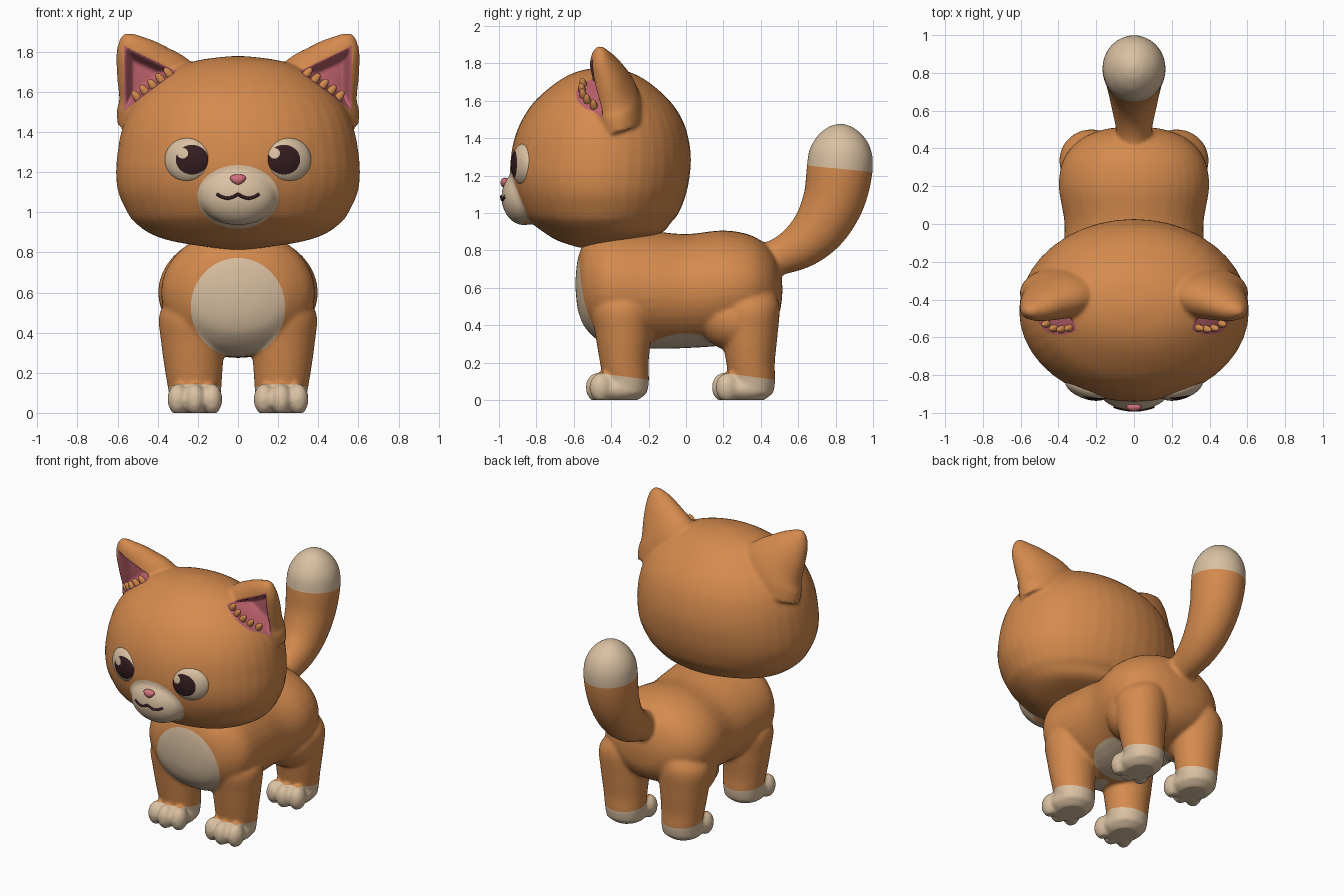
import bpy, bmesh, math
from mathutils import Vector, Matrix
from mathutils.bvhtree import BVHTree

cube = bpy.data.objects.get("Cube")
if cube:
    bpy.data.objects.remove(cube, do_unlink=True)

X, Y, Z = Vector((1, 0, 0)), Vector((0, 1, 0)), Vector((0, 0, 1))


def material(name, rgb):
    m = bpy.data.materials.new(name)
    m.use_nodes = True
    m.diffuse_color = (*rgb, 1)
    bsdf = m.node_tree.nodes["Principled BSDF"]
    bsdf.inputs["Base Color"].default_value = (*rgb, 1)
    bsdf.inputs["Roughness"].default_value = 0.7
    return m


ORANGE = material("orange fur", (0.66, 0.255, 0.075))
CREAM = material("cream fur", (0.70, 0.53, 0.36))
DARK = material("dark brown", (0.035, 0.012, 0.015))
EAR_PINK = material("ear pink", (0.50, 0.12, 0.15))
NOSE_PINK = material("nose pink", (0.65, 0.17, 0.21))


def loft(bm, keys, hint, axis=None, steps=5, segs=40):
    """Tube of elliptical rings through keys (x, y, z, radius_u, radius_v)."""
    rows = [keys[0]] + keys + [keys[-1]]
    samples = []
    for i in range(1, len(rows) - 2):
        for k in range(steps + (i == len(rows) - 3)):
            t = k / steps
            samples.append([0.5 * (2 * b + (c - a) * t + (2 * a - 5 * b + 4 * c - d) * t * t
                                   + (3 * b - a - 3 * c + d) * t ** 3)
                            for a, b, c, d in zip(*rows[i - 1:i + 3])])
    centres = [Vector(s[:3]) for s in samples]
    rings = []
    for i, s in enumerate(samples):
        t = axis or (centres[min(i + 1, len(centres) - 1)] - centres[max(i - 1, 0)]).normalized()
        u = t.cross(hint).normalized()
        v = u.cross(t)
        angles = [2 * math.pi * k / segs for k in range(segs)]
        rings.append([bm.verts.new(centres[i] + u * math.cos(a) * s[3] + v * math.sin(a) * s[4])
                      for a in angles])
    for r, q in zip(rings, rings[1:]):
        for k in range(segs):
            n = (k + 1) % segs
            bm.faces.new((r[k], r[n], q[n], q[k]))
    bm.faces.new(rings[0])
    bm.faces.new(rings[-1])


def ball(bm, centre, radii, rot=Matrix(), segs=32):
    m = Matrix.Translation(centre) @ rot @ Matrix.Diagonal((*radii, 1))
    bmesh.ops.create_uvsphere(bm, u_segments=segs, v_segments=segs // 2, radius=1, matrix=m)


def make(name, bm, mats):
    bmesh.ops.recalc_face_normals(bm, faces=bm.faces)
    me = bpy.data.meshes.new(name)
    bm.to_mesh(me)
    bm.free()
    ob = bpy.data.objects.new(name, me)
    bpy.context.collection.objects.link(ob)
    for m in mats:
        me.materials.append(m)
    me.shade_smooth()
    return ob


def fuse(ob, voxel, iterations):
    """Melt overlapping parts into one soft skin."""
    mats = list(ob.data.materials)
    r = ob.modifiers.new("Skin", "REMESH")
    r.mode, r.voxel_size = "VOXEL", voxel
    s = ob.modifiers.new("Soften", "SMOOTH")
    s.factor, s.iterations = 0.5, iterations
    dg = bpy.context.evaluated_depsgraph_get()
    me = bpy.data.meshes.new_from_object(ob.evaluated_get(dg))
    ob.modifiers.clear()
    ob.data = me
    me.materials.clear()
    for m in mats:
        me.materials.append(m)
    for p in me.polygons:
        p.material_index = 0
    me.shade_smooth()


def paint(ob, rules):
    """Cut clean outlines where a rule crosses zero, then colour the faces inside."""
    bm = bmesh.new()
    bm.from_mesh(ob.data)
    for f, index, front_only in rules:
        value = {v: f(v.co) for v in bm.verts}
        cuts = []
        for e in list(bm.edges):
            a, b = e.verts
            if value[a] * value[b] < 0:
                t = value[a] / (value[a] - value[b])
                cuts.append(bmesh.utils.edge_split(e, a, min(max(t, 0.02), 0.98))[1])
        bmesh.ops.connect_verts(bm, verts=cuts)
        bm.normal_update()
        for face in bm.faces:
            if f(face.calc_center_median()) < 0 and not (front_only and face.normal.y > 0):
                face.material_index = index
    bm.to_mesh(ob.data)
    bm.free()
    ob.data.shade_smooth()


def oval(cx, cz, rx, rz):
    return lambda p: ((p.x - cx) / rx) ** 2 + ((p.z - cz) / rz) ** 2 - 1


# Body: torso, four legs with toes, tail
bm = bmesh.new()
torso = [(-0.59, 0.62, 0.04, 0.04), (-0.575, 0.62, 0.16, 0.15), (-0.53, 0.615, 0.28, 0.24),
         (-0.42, 0.605, 0.375, 0.31), (-0.2, 0.59, 0.378, 0.315), (0, 0.583, 0.368, 0.305),
         (0.2, 0.6, 0.398, 0.307), (0.35, 0.605, 0.37, 0.275), (0.45, 0.6, 0.28, 0.21),
         (0.5, 0.59, 0.16, 0.12), (0.515, 0.59, 0.04, 0.03)]
loft(bm, [(0, y, z, rx, rz) for y, z, rx, rz in torso], Z, Y)
leg = [(0.03, 0.215, -0.32, 0.12, 0.11), (0.1, 0.215, -0.32, 0.13, 0.122),
       (0.2, 0.22, -0.33, 0.142, 0.13), (0.35, 0.225, -0.335, 0.158, 0.15),
       (0.5, 0.225, -0.34, 0.165, 0.165), (0.6, 0.2, -0.33, 0.1, 0.12)]
for side in (1, -1):
    for shift in (0, 0.675):
        loft(bm, [(side * x, y + shift, z, rx, ry) for z, x, y, rx, ry in leg], Y, Z)
        ball(bm, (side * 0.215, -0.355 + shift, 0.06), (0.13, 0.145, 0.08))
        for dx, y in ((-0.085, -0.455), (0, -0.475), (0.085, -0.455)):
            ball(bm, (side * 0.215 + dx, y + shift, 0.068), (0.052, 0.062, 0.078))
    ball(bm, (side * 0.2, 0.27, 0.43), (0.185, 0.2, 0.17))
tail = [(0.38, 0.74, 0.09), (0.5, 0.768, 0.1), (0.62, 0.83, 0.125), (0.72, 0.93, 0.147),
        (0.79, 1.07, 0.165), (0.82, 1.22, 0.176), (0.825, 1.33, 0.167), (0.825, 1.41, 0.125),
        (0.825, 1.46, 0.065), (0.825, 1.477, 0.015)]
loft(bm, [(0, y, z, r, r * 0.95) for y, z, r in tail], X)
body = make("body", bm, (ORANGE, CREAM))
fuse(body, 0.012, 6)
for v in body.data.vertices:
    v.co.z = max(v.co.z, 0)


def paws(p):
    return p.z - 0.127 + 0.13 * (p.y - math.copysign(0.335, p.y))


chest = oval(0, 0.525, 0.235, 0.247)
paint(body, [
    (paws, 1, False),
    (lambda p: p.z * -1 + 1.237 - 0.1 * (p.y - 0.82), 1, False),
    (lambda p: max(chest(p), (p.y + 0.2) * 5), 1, False),
    (lambda p: (p.x / 0.32) ** 2 + (p.y / 0.23) ** 2 + ((p.z - 0.26) / 0.15) ** 2 - 1, 1, False)])

# Head: skull, muzzle bump, ears
bm = bmesh.new()
skull = [(0.815, -0.53, 0.06, 0.04), (0.85, -0.51, 0.30, 0.17), (0.89, -0.445, 0.43, 0.305),
         (0.95, -0.455, 0.515, 0.375), (1.0, -0.457, 0.552, 0.418), (1.1, -0.46, 0.597, 0.46),
         (1.2, -0.46, 0.608, 0.48), (1.3, -0.455, 0.6, 0.481), (1.4, -0.452, 0.582, 0.465),
         (1.5, -0.448, 0.545, 0.428), (1.6, -0.447, 0.475, 0.36), (1.7, -0.445, 0.35, 0.245),
         (1.755, -0.445, 0.21, 0.14), (1.778, -0.445, 0.04, 0.03)]
loft(bm, [(0, y, z, rx, ry) for z, y, rx, ry in skull], Y, Z)
ball(bm, (0, -0.865, 1.085), (0.195, 0.122, 0.15))
ear = [(0.36, -0.36, 1.5, 0.25, 0.14), (0.40, -0.385, 1.62, 0.22, 0.132),
       (0.47, -0.42, 1.73, 0.155, 0.1), (0.525, -0.45, 1.815, 0.095, 0.066),
       (0.553, -0.46, 1.868, 0.045, 0.035), (0.562, -0.462, 1.89, 0.01, 0.01)]
for side in (1, -1):
    loft(bm, [(side * k[0], *k[1:]) for k in ear], Y)
head = make("head", bm, (ORANGE, CREAM, EAR_PINK))
fuse(head, 0.012, 5)


def ear_hollow(p):
    x = abs(p.x)
    return max(x - 0.568, -0.43 * (x - 0.53) + 0.9 * (p.z - 1.81),
               -0.6 * (x - 0.32) - 0.8 * (p.z - 1.69))


# Press the ear hollows inward
normals = [v.normal.copy() for v in head.data.vertices]
for v, n in zip(head.data.vertices, normals):
    t = min(1, max(0, -ear_hollow(v.co) / 0.05))
    if n.y < 0:
        v.co.y += 0.1 * t * t * (3 - 2 * t)
muzzle = oval(0, 1.077, 0.203, 0.158)
paint(head, [(lambda p: max(muzzle(p), (p.y + 0.7) * 5), 1, True), (ear_hollow, 2, True)])

bm = bmesh.new()
bm.from_mesh(head.data)
tree = BVHTree.FromBMesh(bm)
bm.free()


def on_face(x, z, lift=0):
    hit = tree.ray_cast(Vector((x, -3, z)), Y)[0]
    return Vector((x, (hit.y if hit else -0.45) - lift, z))


# Eyes with iris and highlight, ear tufts
for side, label in ((1, "left"), (-1, "right")):
    bm = bmesh.new()
    ball(bm, (side * 0.25, -0.866, 1.26), (0.121, 0.06, 0.112),
         Matrix.Rotation(side * math.radians(20), 4, "Z"), 64)
    eye = make(label + "_eye", bm, (CREAM, DARK))
    paint(eye, [(oval(side * 0.229, 1.262, 0.081, 0.074), 1, True),
                (oval(side * 0.229 - 0.047, 1.294, 0.028, 0.027), 0, True)])
    bm = bmesh.new()
    for i in range(5):
        t = i / 4
        spot = on_face(side * (0.34 + 0.16 * t), 1.685 - 0.115 * t, 0.004)
        lean = Matrix.Rotation(side * 0.65, 4, "Y") @ Matrix.Rotation(0.15, 4, "X")
        ball(bm, spot, (0.021, 0.02, 0.045), lean, 16)
    make(label + "_ear_tufts", bm, (ORANGE,))

# Nose, wider at the top
bm = bmesh.new()
ball(bm, (0, 0, 0), (0.037, 0.024, 0.027))
spot = on_face(0, 1.162)
for v in bm.verts:
    v.co.x *= 1 + 14 * v.co.z
    v.co += spot
make("nose", bm, (NOSE_PINK,))

# Mouth line following the muzzle
curve = bpy.data.curves.new("mouth", "CURVE")
curve.dimensions, curve.bevel_depth, curve.bevel_resolution = "3D", 0.008, 2
line = curve.splines.new("POLY")
line.points.add(20)
for i, point in enumerate(line.points):
    x = (i - 10) * 0.0105
    z = 1.09 - 0.02 * math.sin(math.pi * abs(x) / 0.105)
    point.co = (*on_face(x, z), 1)
curve.materials.append(DARK)
bpy.context.collection.objects.link(bpy.data.objects.new("mouth", curve))
